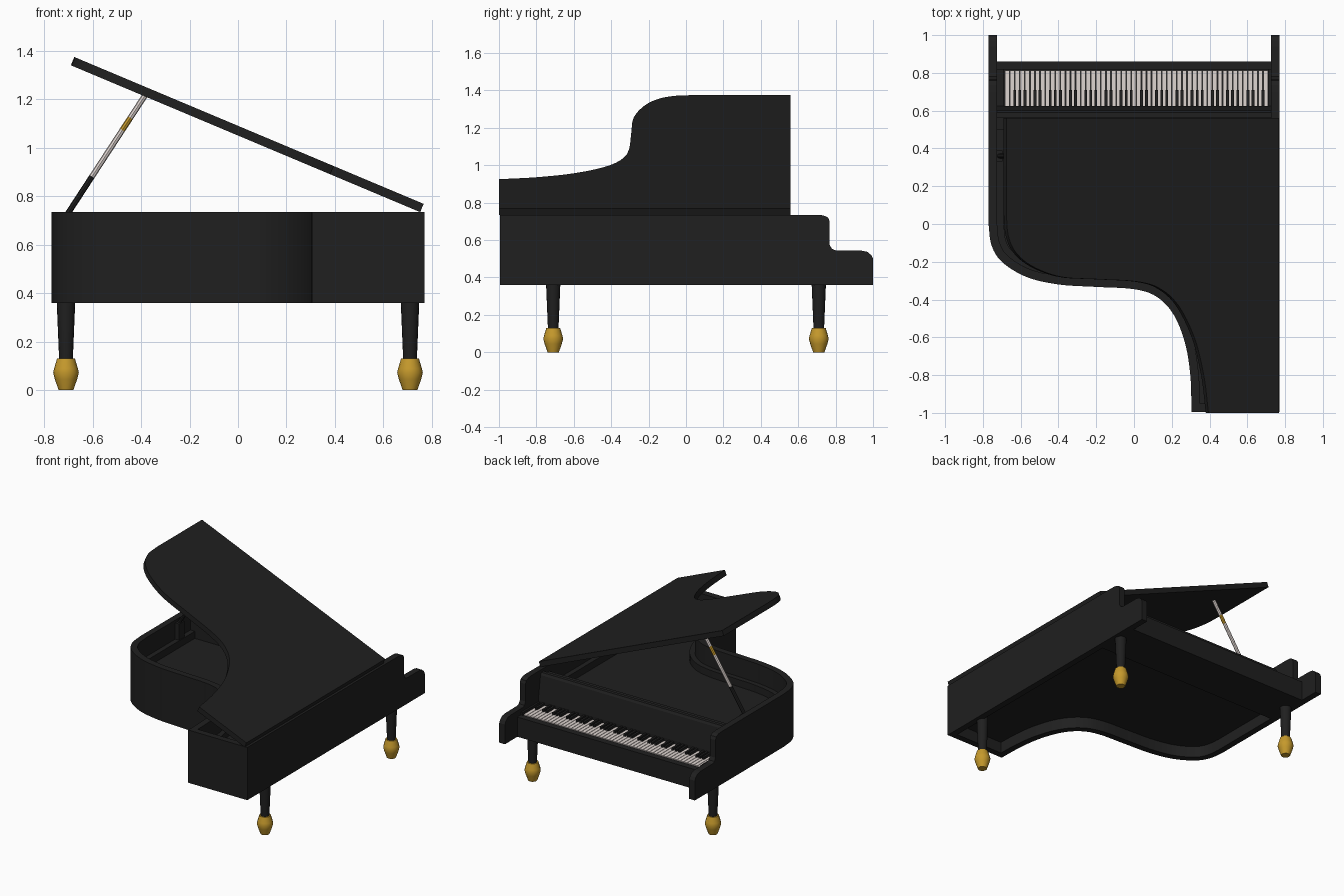
import bpy, bmesh, math
from mathutils import Vector

if "Cube" in bpy.data.objects:
    bpy.data.objects.remove(bpy.data.objects["Cube"])


def material(name, rgb):
    m = bpy.data.materials.new(name)
    m.diffuse_color = (*rgb, 1)
    m.use_nodes = True
    m.node_tree.nodes["Principled BSDF"].inputs["Base Color"].default_value = m.diffuse_color
    return m


BLACK = material("black lacquer", (0.014, 0.014, 0.014))
WHITE = material("ivory", (0.74, 0.67, 0.64))
GOLD = material("brass", (0.56, 0.32, 0.025))


def finish(name, bm, mat, smooth=False):
    bmesh.ops.recalc_face_normals(bm, faces=bm.faces)
    me = bpy.data.meshes.new(name)
    bm.to_mesh(me)
    bm.free()
    me.materials.append(mat)
    ob = bpy.data.objects.new(name, me)
    bpy.context.collection.objects.link(ob)
    if smooth:
        bpy.context.view_layer.objects.active = ob
        ob.select_set(True)
        bpy.ops.object.shade_smooth_by_angle(angle=math.radians(30))
        ob.select_set(False)
    return ob


def add_prism(bm, loop, shift):
    """Extrude a closed loop of 3D points along a vector."""
    a = [bm.verts.new(p) for p in loop]
    b = [bm.verts.new(Vector(p) + Vector(shift)) for p in loop]
    bm.faces.new(a)
    bm.faces.new(b[::-1])
    for i in range(len(a)):
        j = (i + 1) % len(a)
        bm.faces.new((a[i], a[j], b[j], b[i]))


def add_box(bm, x0, x1, y0, y1, z0, z1):
    add_prism(bm, [(x0, y0, z0), (x1, y0, z0), (x1, y1, z0), (x0, y1, z0)], (0, 0, z1 - z0))


def box(name, mat, *dims):
    bm = bmesh.new()
    add_box(bm, *dims)
    return finish(name, bm, mat)


def spline(pts, steps=6):
    """Catmull-Rom curve through 2D points."""
    p = [Vector(q) for q in pts]
    p = [2 * p[0] - p[1]] + p + [2 * p[-1] - p[-2]]
    out = []
    for i in range(1, len(p) - 2):
        for s in range(steps):
            t = s / steps
            out.append(0.5 * (2 * p[i] + (p[i + 1] - p[i - 1]) * t
                       + (2 * p[i - 1] - 5 * p[i] + 4 * p[i + 1] - p[i + 2]) * t * t
                       + (3 * p[i] - p[i - 1] - 3 * p[i + 1] + p[i + 2]) * t ** 3))
    return out + [p[-2]]


def offset(path, d):
    """Shift an open path inward with mitred corners."""
    out = []
    for i, p in enumerate(path):
        ns = []
        for a, b in ((i - 1, i), (i, i + 1)):
            if a >= 0 and b < len(path):
                e = (path[b] - path[a]).normalized()
                ns.append(Vector((-e.y, e.x)))
        n = sum(ns, Vector((0, 0))).normalized()
        out.append(p + n * d / max(n.dot(ns[0]), 0.3))
    return out


def wall(name, outer, inner, z0, z1):
    bm = bmesh.new()
    rows = [[bm.verts.new((a.x, a.y, z0)), bm.verts.new((b.x, b.y, z0)),
             bm.verts.new((b.x, b.y, z1)), bm.verts.new((a.x, a.y, z1))]
            for a, b in zip(outer, inner)]
    for r, s in zip(rows, rows[1:]):
        for k in range(4):
            bm.faces.new((r[k], r[(k + 1) % 4], s[(k + 1) % 4], s[k]))
    bm.faces.new(rows[0])
    bm.faces.new(rows[-1][::-1])
    return finish(name, bm, BLACK, True)


# Case: bent rim, inner ledge, recessed floor
T, B, TOP = 0.045, 0.36, 0.735
bend = spline([(-0.77, 0.0), (-0.755, -0.11), (-0.70, -0.20), (-0.57, -0.28), (-0.40, -0.32),
               (-0.20, -0.333), (0.0, -0.345), (0.12, -0.385), (0.21, -0.48),
               (0.27, -0.63), (0.298, -0.80), (0.305, -0.995)])
path = [Vector((-0.77, 0.56))] + bend + [Vector((0.77, -0.995)), Vector((0.77, 0.56))]
inner, inner2 = offset(path, T), offset(path, 0.08)
wall("rim", path, inner, B, TOP)
wall("inner_ledge", inner, inner2, 0.54, 0.60)
bm = bmesh.new()
add_prism(bm, [(p.x, p.y, 0.44) for p in inner], (0, 0, 0.11))
finish("soundboard", bm, BLACK)

# Stepped cheeks beside the keyboard, one per side
profile = [(0.56, B), (1.0, B), (1.0, 0.50), (0.99, 0.52), (0.97, 0.537), (0.94, 0.543),
           (0.80, 0.545), (0.78, 0.553), (0.768, 0.575), (0.768, 0.70), (0.76, 0.72),
           (0.735, 0.732), (0.70, TOP), (0.56, TOP)]
for side, x in (("left", -0.77), ("right", 0.77 - T)):
    bm = bmesh.new()
    add_prism(bm, [(x, y, z) for y, z in profile], (T, 0, 0))
    finish(side + "_cheek", bm, BLACK)

# Keyboard housing
X = 0.725
box("key_bed", BLACK, -X, X, 0.54, 0.83, B, 0.475)
box("key_slip", BLACK, -X, X, 0.815, 0.86, B, 0.50)
box("pin_block", BLACK, -X, X, 0.50, 0.575, 0.475, 0.69)
box("left_key_block", BLACK, -X, -0.688, 0.60, 0.82, 0.47, 0.52)
box("right_key_block", BLACK, 0.712, X, 0.60, 0.82, 0.47, 0.52)
bm = bmesh.new()
add_prism(bm, [(-X, y, z) for y, z in ((0.565, 0.47), (0.625, 0.47), (0.625, 0.53),
                                       (0.60, 0.70), (0.59, 0.715), (0.565, 0.715))], (2 * X, 0, 0))
finish("fallboard", bm, BLACK)

# Keys: 52 naturals and 36 sharps (low notes at the player's left, +x)
x_lo, x_hi = -0.685, 0.71
w = (x_hi - x_lo) / 52
whites, blacks = bmesh.new(), bmesh.new()
for i in range(52):
    x = x_hi - i * w
    add_box(whites, x - w + 0.0018, x - 0.0018, 0.62, 0.812, 0.47, 0.505)
    if i < 51 and i % 7 in (0, 2, 3, 5, 6):
        add_box(blacks, x - w - 0.0075, x - w + 0.0075, 0.62, 0.71, 0.48, 0.522)
finish("white_keys", whites, WHITE)
finish("black_keys", blacks, BLACK)

# Raised lid, hinged along the right side
ang = math.radians(22.8)
edge = [Vector((-0.69, 0.56))] + spline(
    [(-0.69, 0.05), (-0.68, -0.06), (-0.64, -0.15), (-0.55, -0.225), (-0.40, -0.28),
     (-0.20, -0.293), (0.0, -0.305), (0.12, -0.34), (0.22, -0.43), (0.305, -0.60),
     (0.355, -0.80), (0.38, -1.0)]) + [Vector((0.752, -1.0)), Vector((0.752, 0.56))]
bm = bmesh.new()
add_prism(bm, [(p.x, p.y, TOP + (0.752 - p.x) * math.tan(ang)) for p in edge],
          (0.037 * math.sin(ang), 0, 0.037 * math.cos(ang)))
finish("lid", bm, BLACK, True)


# Round parts
def turned(name, mat, rings, start, axis=Vector((0, 0, 1)), sides=16):
    bm = bmesh.new()
    q = axis.to_track_quat('Z', 'Y')
    loops = [[bm.verts.new(Vector(start) + q @ Vector((r * math.cos(k * math.tau / sides),
              r * math.sin(k * math.tau / sides), h))) for k in range(sides)] for r, h in rings]
    for a, b in zip(loops, loops[1:]):
        for k in range(sides):
            j = (k + 1) % sides
            bm.faces.new((a[k], a[j], b[j], b[k]))
    bm.faces.new(loops[0][::-1])
    bm.faces.new(loops[-1])
    return finish(name, bm, mat, True)


# Prop stick in banded colours
p0, p1 = Vector((-0.715, 0.36, 0.71)), Vector((-0.385, 0.36, 1.215))
d = p1 - p0
for i, (a, b, m) in enumerate(((0, 0.34, BLACK), (0.34, 0.72, WHITE),
                               (0.72, 0.82, GOLD), (0.82, 1, WHITE))):
    turned(f"prop_stick_{i + 1}", m, [(0.012, 0), (0.012, (b - a) * d.length)],
           p0 + d * a, d.normalized(), 8)
box("prop_rest", BLACK, -0.73, -0.695, 0.33, 0.39, 0.58, 0.715)

# Three legs with brass feet
for name, x, y in (("front_leg", 0.71, -0.71), ("back_right_leg", 0.71, 0.71),
                   ("back_left_leg", -0.71, 0.71)):
    turned(name, BLACK, [(0.028, 0.12), (0.038, 0.36), (0.038, 0.45)], (x, y, 0))
    turned(name + "_foot", GOLD, [(0.03, 0), (0.046, 0.045), (0.053, 0.072),
                                  (0.049, 0.09), (0.037, 0.13)], (x, y, 0))
